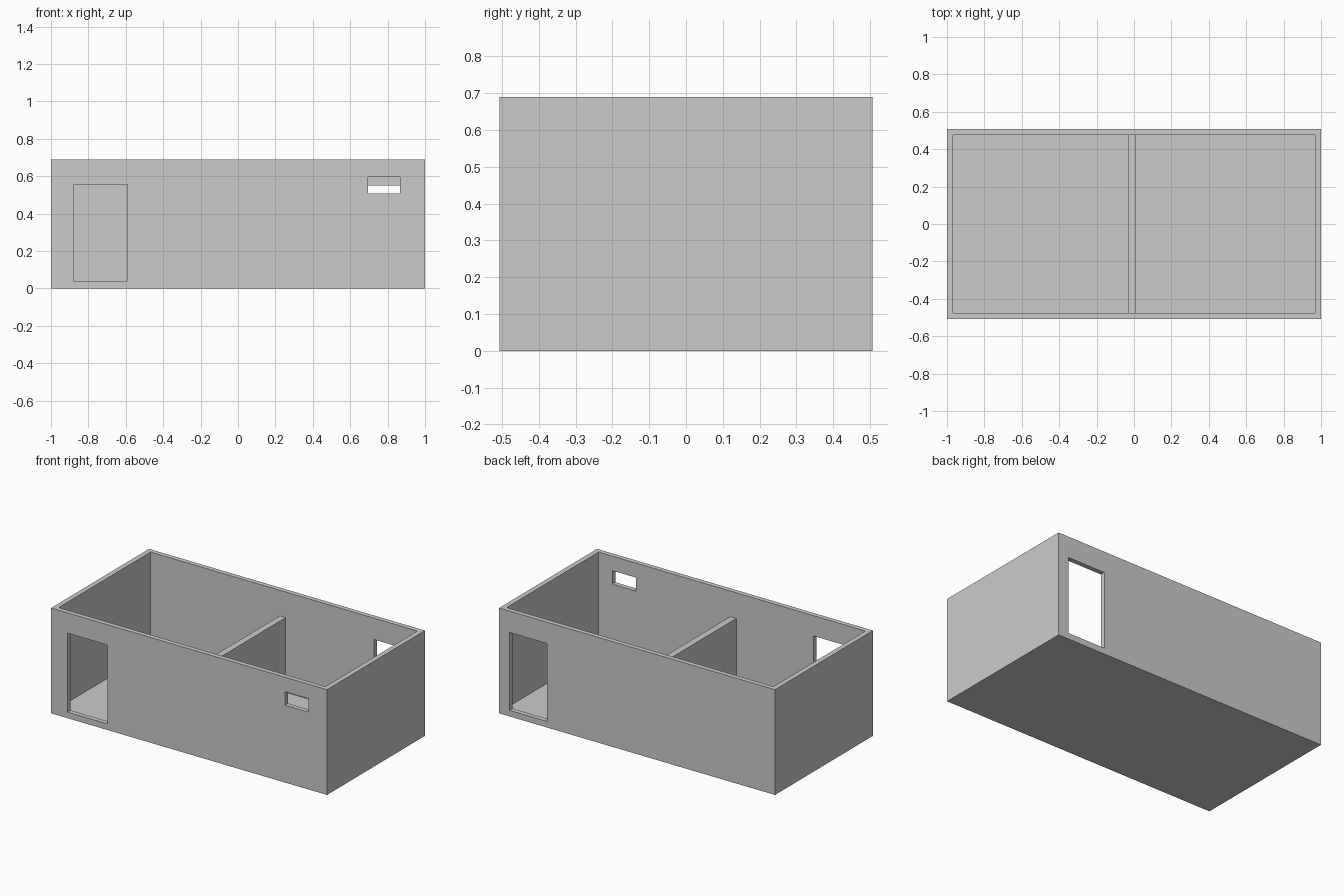
import bpy, bmesh
from mathutils import Vector

if "Cube" in bpy.data.objects:
    bpy.data.objects.remove(bpy.data.objects["Cube"])

W, D, H = 1.0, 0.507, 0.69        # half width, half depth, wall height
T, FLOOR = 0.031, 0.033           # wall and floor thickness


def box(name, lo, hi):
    """Axis-aligned box object between two corners."""
    lo, hi = Vector(lo), Vector(hi)
    bm = bmesh.new()
    bmesh.ops.create_cube(bm, size=1)
    for v in bm.verts:
        v.co = Vector(v.co[i] * (hi[i] - lo[i]) + (hi[i] + lo[i]) / 2 for i in range(3))
    mesh = bpy.data.meshes.new(name)
    bm.to_mesh(mesh)
    bm.free()
    ob = bpy.data.objects.new(name, mesh)
    bpy.context.collection.objects.link(ob)
    return ob


def cut(target, name, lo, hi):
    """Subtract a box from the target, then discard the cutter."""
    cutter = box(name, lo, hi)
    cutter.hide_render = True
    mod = target.modifiers.new(name, 'BOOLEAN')
    mod.operation, mod.solver, mod.object = 'DIFFERENCE', 'EXACT', cutter
    bpy.context.view_layer.objects.active = target
    bpy.ops.object.modifier_apply(modifier=name)
    bpy.data.objects.remove(cutter)


# Outer walls and floor as one open-topped shell
shell = box("walls_and_floor", (-W, -D, 0), (W, D, H))
cut(shell, "room_space", (-W + T + 0.002, -D + T, FLOOR), (W - T - 0.002, D - T, H + 0.1))

# Front door, front window, back door: wall side, x range, z range
openings = {
    "front_door": (-1, -0.88, -0.59, 0.04, 0.557),
    "front_window": (-1, 0.695, 0.867, 0.507, 0.595),
    "back_door": (1, 0.652, 0.925, 0.04, 0.55),
}
for name, (side, x0, x1, z0, z1) in openings.items():
    ya, yb = sorted((side * (D - 2 * T), side * (D + T)))
    cut(shell, name, (x0, ya, z0), (x1, yb, z1))

# Lower dividing wall between the two rooms
box("dividing_wall", (-0.031, -D + T, FLOOR), (0.012, D - T, 0.522))
